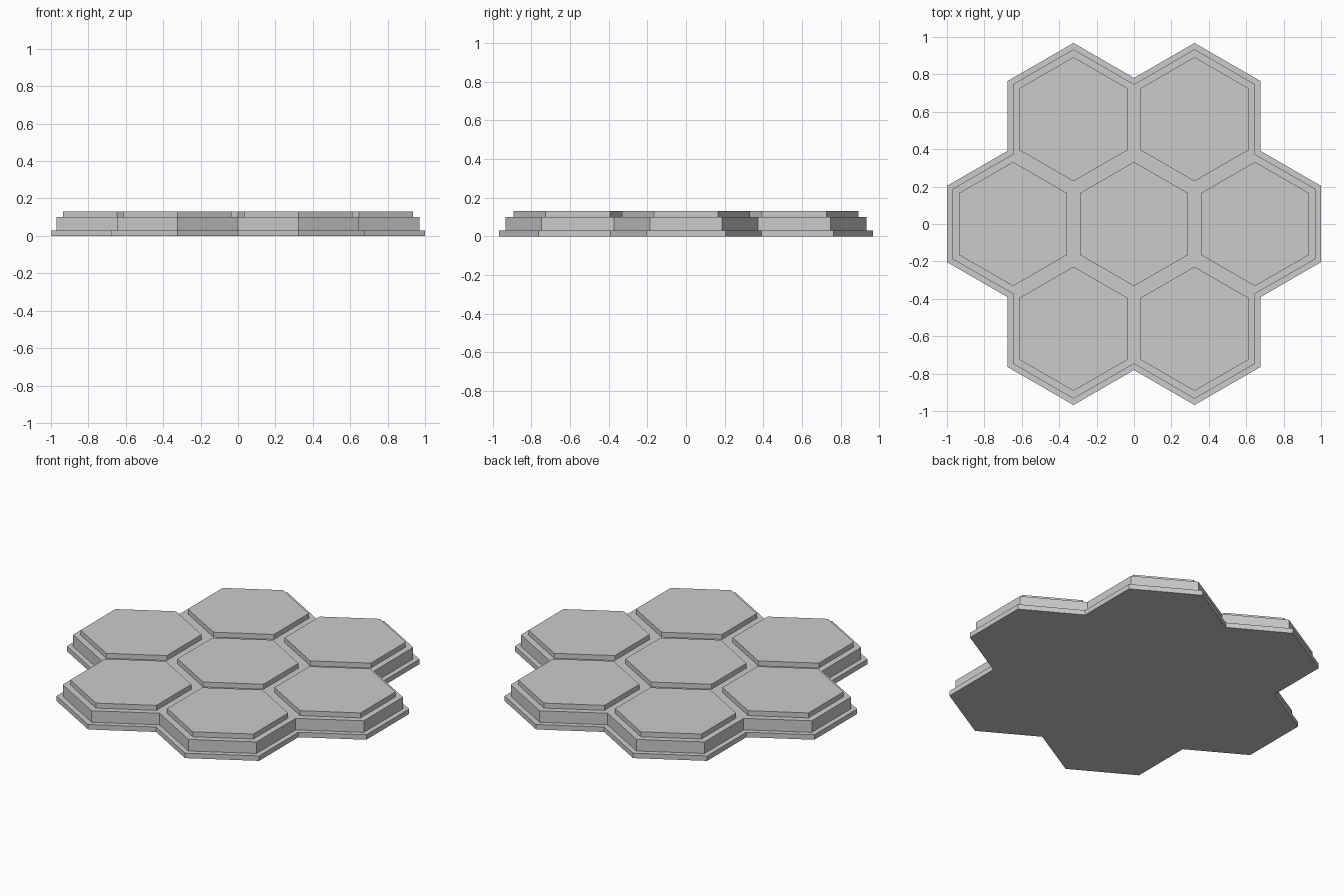
import bpy, bmesh
from math import cos, sin, radians, sqrt

if "Cube" in bpy.data.objects:
    bpy.data.objects.remove(bpy.data.objects["Cube"])

D = 0.647  # spacing between neighbouring tile centres

grey = bpy.data.materials.new("light_grey")
grey.diffuse_color = (0.6, 0.6, 0.6, 1)
grey.use_nodes = True
grey.node_tree.nodes["Principled BSDF"].inputs["Base Color"].default_value = grey.diffuse_color


def polar(r, deg, cx=0.0, cy=0.0):
    return (cx + r * cos(radians(deg)), cy + r * sin(radians(deg)))


def prism(name, outline, z0, z1):
    bm = bmesh.new()
    face = bm.faces.new([bm.verts.new((x, y, z0)) for x, y in outline])
    ext = bmesh.ops.extrude_face_region(bm, geom=[face], use_keep_orig=True)
    for v in ext["geom"]:
        if isinstance(v, bmesh.types.BMVert):
            v.co.z = z1
    bmesh.ops.recalc_face_normals(bm, faces=bm.faces)
    me = bpy.data.meshes.new(name)
    bm.to_mesh(me)
    bm.free()
    me.materials.append(grey)
    ob = bpy.data.objects.new(name, me)
    bpy.context.collection.objects.link(ob)
    return ob


def cluster_outline(a):
    """Outer contour of seven joined hexagons with apothem a."""
    pts = []
    for k in range(6):
        ang = 60 * k
        c = polar(D, ang)
        pts.append(polar((D / 2 + a) / cos(radians(30)), ang - 30))
        pts.append(polar(2 * a / sqrt(3), ang - 30, *c))
        pts.append(polar(2 * a / sqrt(3), ang + 30, *c))
    return pts


# Stepped base
prism("base_flange", cluster_outline(0.353), 0.0, 0.03)
prism("base_body", cluster_outline(D / 2), 0.03, 0.10)

# Raised hexagonal tiles
centres = [(0.0, 0.0)] + [polar(D, 60 * k) for k in range(6)]
for i, c in enumerate(centres):
    hexagon = [polar(0.2875 * 2 / sqrt(3), 30 + 60 * j, *c) for j in range(6)]
    prism(f"tile_{i + 1}", hexagon, 0.10, 0.13)
